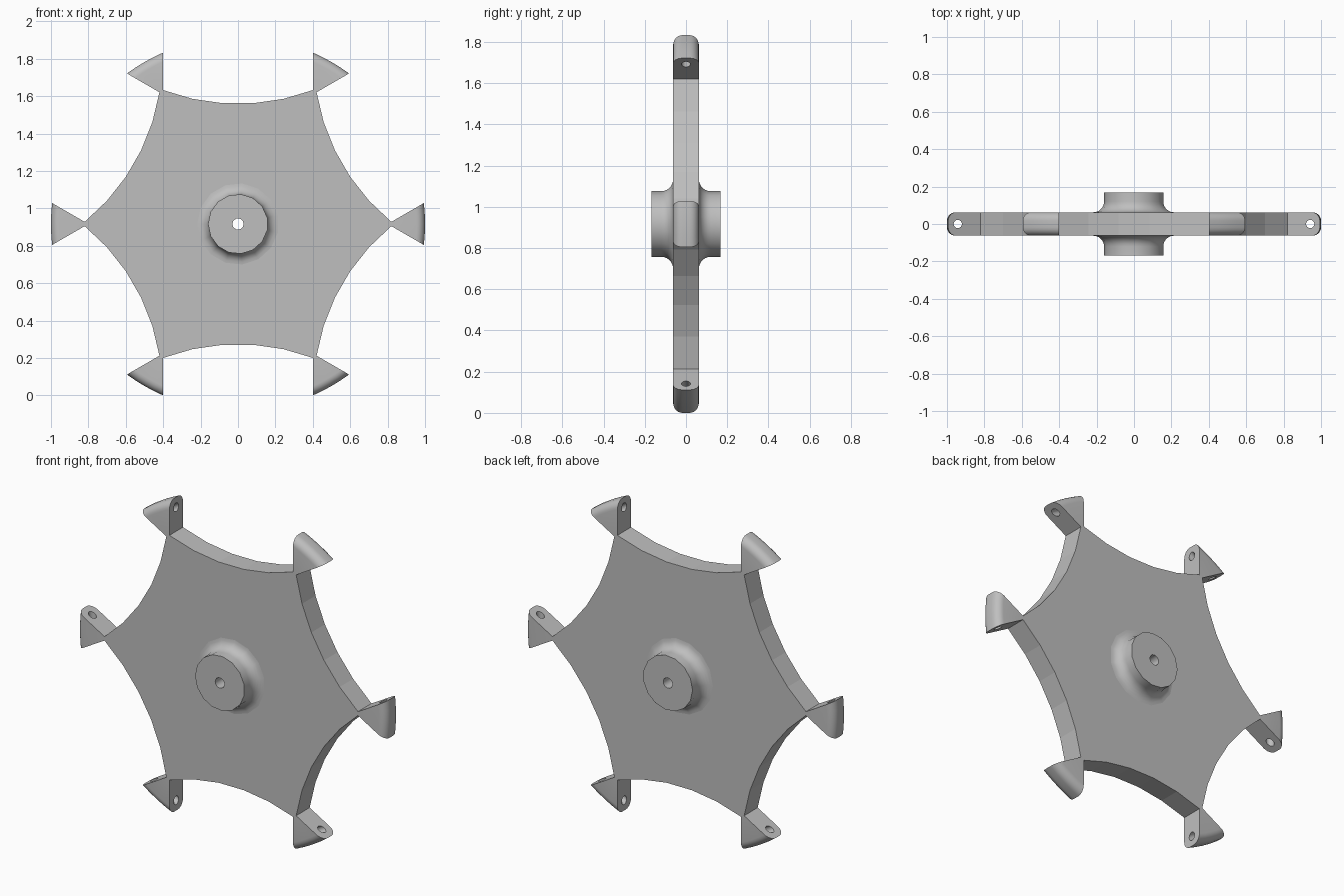
import bpy, bmesh
from math import sin, cos, asin, pi, radians
from mathutils import Matrix

cube = bpy.data.objects.get("Cube")
if cube:
    bpy.data.objects.remove(cube, do_unlink=True)

CENTRE = (0, 0, 0.9165)
HALF = 0.0625        # half thickness of the plate
NECK = 0.82          # radius where plate and lugs join
ROUND = 0.045        # rounding on the outer lug edges
HUB_Y = 0.168        # hub end face
HUB_R, FILLET, BORE = 0.16, 0.058, 0.03

grey = bpy.data.materials.new("plain grey")
grey.use_nodes = True
grey.diffuse_color = (0.52, 0.52, 0.52, 1)
grey.node_tree.nodes["Principled BSDF"].inputs["Base Color"].default_value = (0.52, 0.52, 0.52, 1)


def polar(r, a, y):
    return (r * cos(a), y, r * sin(a))


def lug_angle(r):
    """Half angle of a lug at radius r; its sides spread at 30 degrees."""
    return radians(30) - asin(0.4 / r)


def add_object(name, bm, location=CENTRE):
    bmesh.ops.recalc_face_normals(bm, faces=bm.faces)
    mesh = bpy.data.meshes.new(name)
    bm.to_mesh(mesh)
    bm.free()
    mesh.materials.append(grey)
    obj = bpy.data.objects.new(name, mesh)
    obj.location = location
    bpy.context.collection.objects.link(obj)
    return obj


def loft(sections):
    """Closed solid through rings of equal point count."""
    bm = bmesh.new()
    rings = [[bm.verts.new(p) for p in s] for s in sections]
    n = len(rings[0])
    for a, b in zip(rings, rings[1:]):
        for i in range(n):
            j = (i + 1) % n
            bm.faces.new((a[i], a[j], b[j], b[i]))
    bm.faces.new(rings[0])
    bm.faces.new(rings[-1])
    return bm


def activate(obj):
    bpy.ops.object.select_all(action='DESELECT')
    obj.select_set(True)
    bpy.context.view_layer.objects.active = obj


def drill(obj, radius, matrix):
    bm = bmesh.new()
    bmesh.ops.create_cone(bm, cap_ends=True, segments=16, radius1=radius,
                          radius2=radius, depth=1, matrix=matrix)
    cutter = add_object("drill_cutter", bm)
    cutter.hide_render = True
    mod = obj.modifiers.new("hole", 'BOOLEAN')
    mod.operation, mod.solver, mod.object = 'DIFFERENCE', 'EXACT', cutter
    activate(obj)
    bpy.ops.object.modifier_apply(modifier=mod.name)
    bpy.data.objects.remove(cutter, do_unlink=True)


def smooth(obj):
    activate(obj)
    bpy.ops.object.shade_smooth_by_angle(angle=radians(32))


# Six-pointed plate with scalloped edges, five facets each
SCALLOP = 1.13
half_chord = NECK * sin(pi / 6 - lug_angle(NECK))
spread = asin(half_chord / SCALLOP)
away = NECK * cos(pi / 6 - lug_angle(NECK)) + SCALLOP * cos(spread)
outline = []
for k in range(6):
    mid = k * pi / 3 + pi / 6
    for i in range(6):
        t = spread * (2 * i / 5 - 1)
        u, v = away - SCALLOP * cos(t), SCALLOP * sin(t)
        outline.append((u * cos(mid) - v * sin(mid), u * sin(mid) + v * cos(mid)))
plate = add_object("plate", loft([[(x, y, z) for x, z in outline] for y in (-HALF, HALF)]))
drill(plate, BORE, Matrix.Rotation(pi / 2, 4, 'X'))

# Hub on both faces, turned from a filleted profile
profile = [(BORE, HALF), (BORE, HUB_Y), (HUB_R, HUB_Y)]
for i in range(7):
    t = i / 6 * pi / 2
    profile.append((HUB_R + FILLET * (1 - cos(t)), HALF + FILLET * (1 - sin(t))))
SIDES = 15
for name, side in (("front_hub", -1), ("back_hub", 1)):
    bm = bmesh.new()
    rings = [[bm.verts.new(polar(r, pi + 2 * pi * i / SIDES, side * y)) for i in range(SIDES)]
             for r, y in profile]
    for a, b in zip(rings, rings[1:]):
        for i in range(SIDES):
            j = (i + 1) % SIDES
            bm.faces.new((a[i], a[j], b[j], b[i]))
    hub = add_object(name, bm)
    # an open shell needs its outward side checked on the end face
    end = max(hub.data.polygons, key=lambda f: side * f.center.y)
    if end.normal.y * side < 0:
        hub.data.flip_normals()
    smooth(hub)

# Rounded, flared lug with a hole across it
rim = []
for i in range(7):
    t = i / 6 * pi / 2
    rim.append((1 - ROUND + ROUND * sin(t), -HALF + ROUND * (1 - cos(t))))
rim += [(r, -y) for r, y in reversed(rim)]
sections = []
for r, y in rim:
    neck, wide = lug_angle(NECK), lug_angle(r)
    sections.append([polar(NECK, neck, y), polar(NECK, -neck, y)]
                    + [polar(r, wide * (i / 2 - 1), y) for i in range(5)])
bm = loft(sections)
bmesh.ops.recalc_face_normals(bm, faces=bm.faces)
bmesh.ops.dissolve_limit(bm, angle_limit=radians(0.3), verts=bm.verts, edges=bm.edges)
lug = add_object("lug_1", bm)
drill(lug, 0.022, Matrix.Translation((0.942, 0, 0)))
smooth(lug)

# Repeat the lug round the plate
for k in range(1, 6):
    copy = lug.copy()
    copy.name = f"lug_{k + 1}"
    copy.rotation_euler.y = k * pi / 3
    bpy.context.collection.objects.link(copy)
